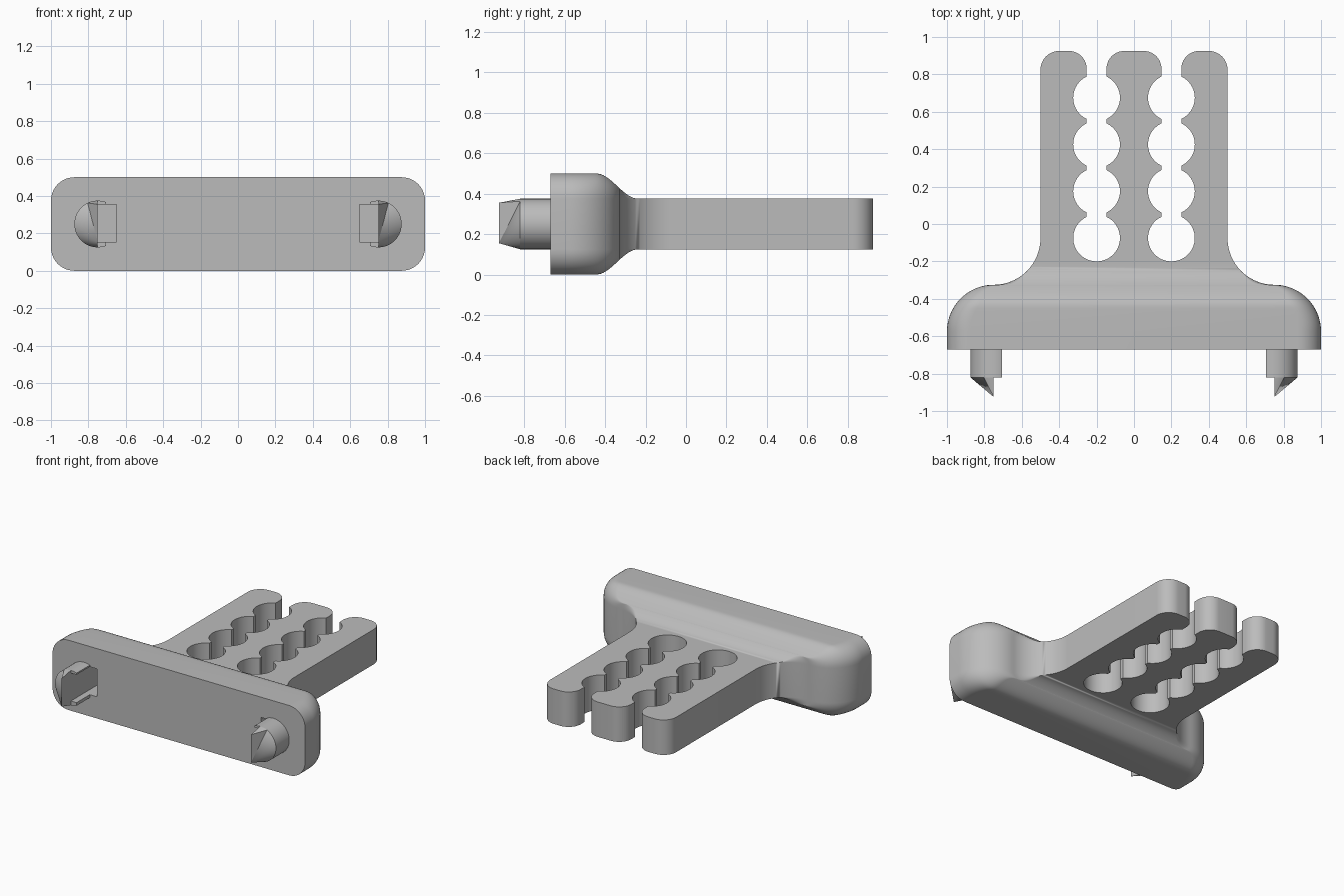
import bpy, bmesh
from math import sin, cos, pi, asin, acos, radians

cube = bpy.data.objects.get("Cube")
if cube:
    bpy.data.objects.remove(cube)

MID = 0.25      # height of the centre plane
FRONT = -0.67   # front face of the base
END = 0.925     # tip of the prongs
HALF = 0.125    # half thickness of the comb plate

grey = bpy.data.materials.new("light grey plastic")
grey.use_nodes = True
grey.diffuse_color = (0.5, 0.5, 0.5, 1)
grey.node_tree.nodes["Principled BSDF"].inputs["Base Color"].default_value = (0.5, 0.5, 0.5, 1)


def finish(name, bm):
    bmesh.ops.remove_doubles(bm, verts=bm.verts, dist=0.0002)
    bmesh.ops.recalc_face_normals(bm, faces=bm.faces)
    mesh = bpy.data.meshes.new(name)
    bm.to_mesh(mesh)
    bm.free()
    mesh.materials.append(grey)
    obj = bpy.data.objects.new(name, mesh)
    bpy.context.collection.objects.link(obj)
    return obj


def select_only(obj):
    bpy.ops.object.select_all(action='DESELECT')
    obj.select_set(True)
    bpy.context.view_layer.objects.active = obj


def prism(bm, points, offset):
    """Extrude a closed outline of 3D points by an offset."""
    a = [bm.verts.new(p) for p in points]
    b = [bm.verts.new([p[i] + offset[i] for i in range(3)]) for p in points]
    for i in range(len(a)):
        j = (i + 1) % len(a)
        bm.faces.new((a[i], a[j], b[j], b[i]))
    return a, b


def arc(cx, cy, r, start, stop, steps):
    angles = [radians(start + (stop - start) * i / steps) for i in range(steps + 1)]
    return [(cx + r * cos(t), cy + r * sin(t)) for t in angles]


def half_height(y):
    t = min(max((y + 0.445) / 0.21, 0), 1)
    return HALF + HALF * (1 + cos(pi * t)) / 2


def section(w, y):
    """Rounded rectangle whose corner radius fades out towards the plate."""
    h = half_height(y)
    r = h - HALF
    pts = []
    for sx, sz, start in ((1, 1, 0), (-1, 1, 90), (-1, -1, 180), (1, -1, 270)):
        pts += arc(sx * (w - r), MID + sz * (h - r), r, start, start + 90, 10)
    return [(x, y, z) for x, z in pts]


# Body: one loft from the base, through the neck, to the prong ends
outline = [(1, FRONT)]
outline += arc(0.75, -0.575, 0.25, 0, 90, 24)
outline += arc(0.75, -0.075, 0.25, 270, 180, 24)[1:]
outline += arc(0.4, END - 0.1, 0.1, 0, 90, 12)

bm = bmesh.new()
rings = [[bm.verts.new(p) for p in section(w, y)] for w, y in outline]
for a, b in zip(rings, rings[1:]):
    for i in range(len(a)):
        j = (i + 1) % len(a)
        bm.faces.new((a[i], a[j], b[j], b[i]))
bm.faces.new(rings[0])
bm.faces.new(rings[-1])
body = finish("comb_body", bm)

# Slot cutters: four beads on a narrow channel with a flared mouth
GAP, BEAD = 0.053, 0.125
edge_angle = acos(GAP / BEAD) * 180 / pi
side = []
for k in range(4):
    start = -90 if k == 0 else -edge_angle
    side += arc(0, -0.075 + k * 0.25, BEAD, start, edge_angle, 20)
side += arc(GAP + 0.095, END - 0.095, 0.095, 180, 90, 10)
side.append((GAP + 0.095, END + 0.1))
slot = side + [(-u, y) for u, y in reversed(side) if abs(u) > 0.001]

bm = bmesh.new()
for x in (-0.2, 0.2):
    a, b = prism(bm, [(x + u, y, 0) for u, y in slot], (0, 0, 0.5))
    bm.faces.new(a)
    bm.faces.new(b)

# Recess cutters beside each peg
IN, PLANE, LOW, HIGH = 0.65, 0.75, 0.155, 0.355
for s in (-1, 1):
    rect = [(s * x, FRONT - 0.05, z) for x, z in
            ((IN, LOW), (PLANE, LOW), (PLANE, HIGH), (IN, HIGH))]
    a, b = prism(bm, rect, (0, 0.25, 0))
    bm.faces.new(a)
    bm.faces.new(b)
cutter = finish("slot_cutter", bm)
cutter.hide_render = True

cut = body.modifiers.new("slots", 'BOOLEAN')
cut.operation = 'DIFFERENCE'
cut.solver = 'EXACT'
cut.object = cutter
select_only(body)
bpy.ops.object.modifier_apply(modifier=cut.name)
bpy.data.objects.remove(cutter)
bpy.ops.object.shade_smooth_by_angle(angle=radians(30))


# Pegs: slit round posts with a wedge tip
def peg(name, s):
    bm = bmesh.new()
    r, shoulder, tip = 0.125, -0.82, -END
    lip = 90 + asin(0.045 / r) * 180 / pi
    post = arc(PLANE, MID, r, lip, -lip, 32)
    lip_x = post[0][0]
    post += [(lip_x, LOW), (PLANE, LOW), (PLANE, HIGH), (lip_x, HIGH)]
    a, b = prism(bm, [(s * x, FRONT, z) for x, z in post], (0, shoulder - FRONT, 0))
    bm.faces.new(b)
    # wedge between the half-round shoulder and an upright edge
    rim = [bm.verts.new((s * x, shoulder, z)) for x, z in arc(PLANE, MID, r, 90, -90, 28)]
    top = bm.verts.new((s * PLANE, tip, HIGH))
    low = bm.verts.new((s * PLANE, tip, LOW))
    split = 4
    for i in range(len(rim) - 1):
        bm.faces.new((rim[i], rim[i + 1], top if i < split else low))
    bm.faces.new((rim[split], low, top))
    bm.faces.new((rim[0], top, low, rim[-1]))
    obj = finish(name, bm)
    select_only(obj)
    bpy.ops.object.shade_smooth_by_angle(angle=radians(25))


peg("left_peg", 1)
peg("right_peg", -1)
